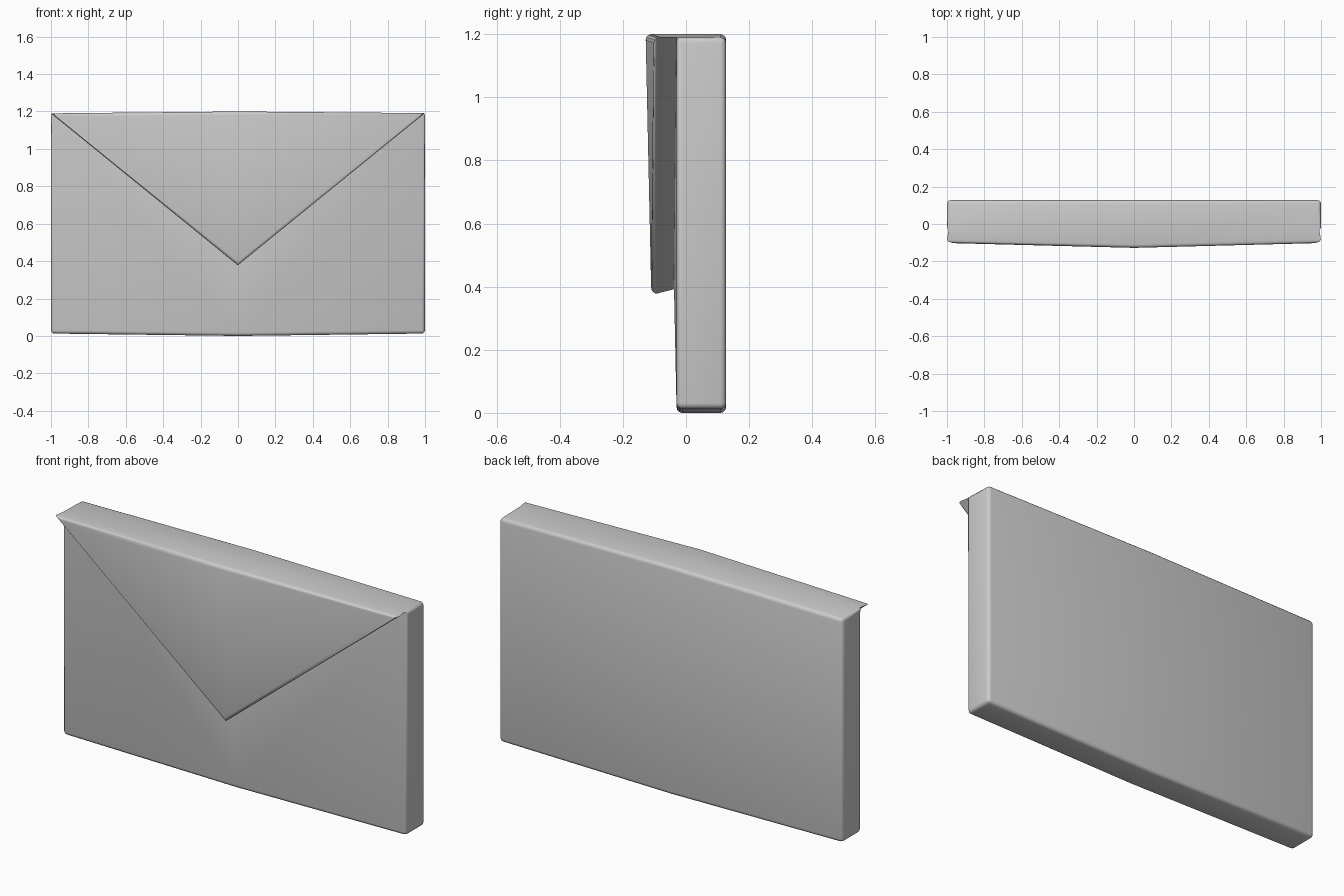
import bpy, bmesh, math

if "Cube" in bpy.data.objects:
    bpy.data.objects.remove(bpy.data.objects["Cube"])

BACK, FRONT = 0.127, -0.03
bm = bmesh.new()


def v(x, y, z):
    return bm.verts.new((x, y, z))


# Slightly bulged pouch: centre-line points
bc_b, tc_b = v(0, BACK, 0), v(0, BACK, 1.2)
bc_f = v(0, FRONT, 0)
# Raised flap: centre-line points
tip_base, tip = v(0, FRONT - 0.008, 0.392), v(0, -0.110, 0.375)
top_front = v(0, -0.128, 1.2)

# Mirrored halves
for s in (-1, 1):
    low_b, low_f = v(s, BACK, 0.013), v(s, FRONT, 0.013)
    up_b, up_f = v(s, BACK, 1.19), v(s, FRONT, 1.19)
    corner = v(s, -0.102, 1.19)
    for f in ((bc_b, low_b, up_b, tc_b),              # back
              (low_b, low_f, up_f, up_b),             # side
              (bc_b, bc_f, low_f, low_b),             # bottom
              (bc_f, tip_base, up_f, low_f),          # pouch front
              (tip_base, tip, corner, up_f),          # flap edge
              (tip, top_front, corner),               # flap front
              (tc_b, up_b, up_f, corner, top_front)): # top
        bm.faces.new(f)

bmesh.ops.recalc_face_normals(bm, faces=bm.faces)

# Round the outer convex edges, leave the sharp flap wings and inner creases
rounded = [e for e in bm.edges
           if e.is_convex and e.calc_face_angle() > 0.6
           and not all(abs(p.co.x) > 0.9 and p.co.z > 1.1 and p.co.y < 0
                       for p in e.verts)
           and not all(abs(p.co.x) < 0.1 for p in e.verts)]
bmesh.ops.bevel(bm, geom=rounded, offset=0.018, segments=3, profile=0.5,
                affect='EDGES', clamp_overlap=True)

mesh = bpy.data.meshes.new("envelope")
bm.to_mesh(mesh)
bm.free()
obj = bpy.data.objects.new("envelope", mesh)
bpy.context.collection.objects.link(obj)
bpy.context.view_layer.objects.active = obj
obj.select_set(True)
bpy.ops.object.shade_smooth_by_angle(angle=math.radians(35))
